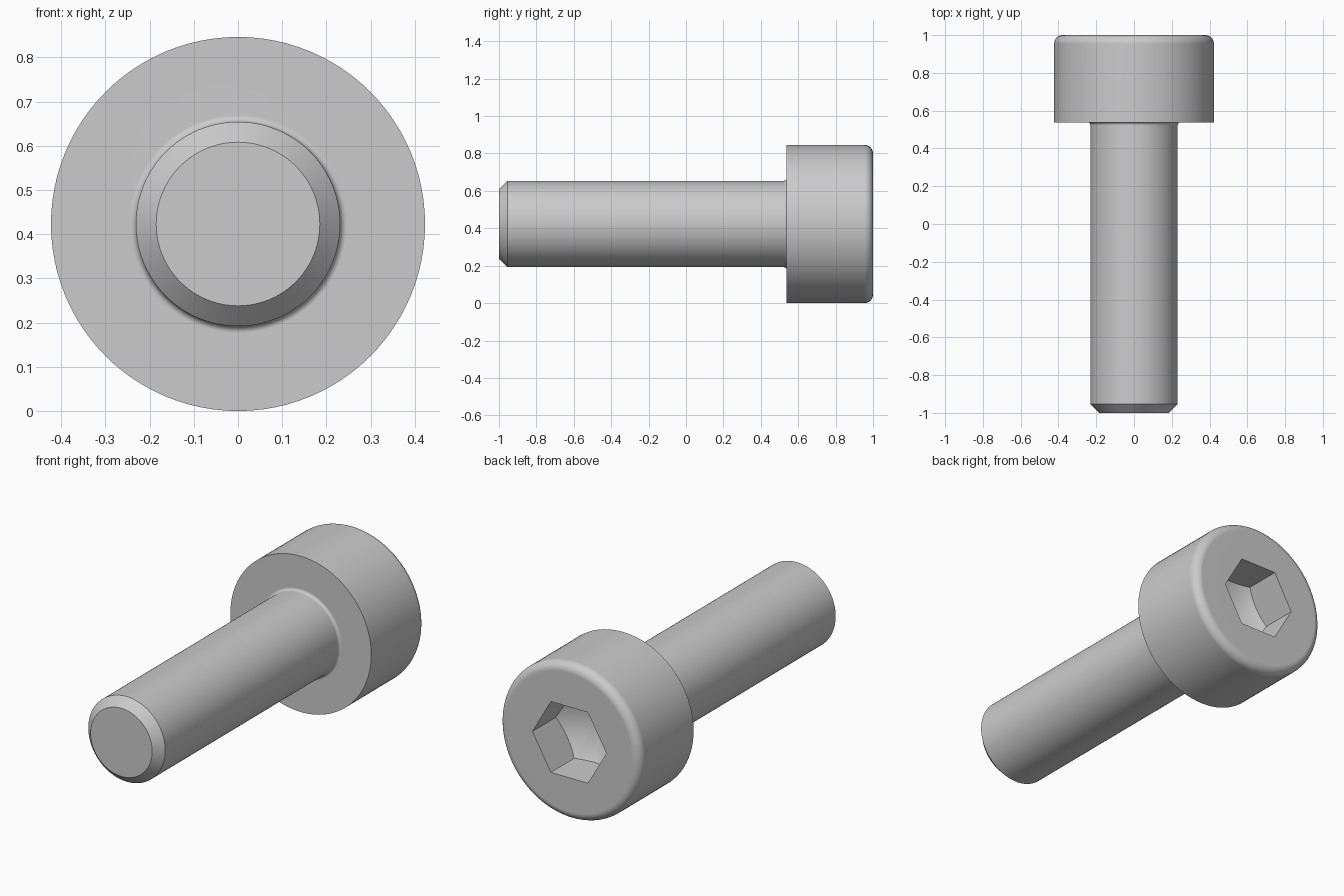
import bpy
import bmesh
from math import sin, cos, pi, radians, tan

if "Cube" in bpy.data.objects:
    bpy.data.objects.remove(bpy.data.objects["Cube"], do_unlink=True)

SEGMENTS = 96            # multiple of 6, so socket corners fall on vertices
HEAD_R, SHANK_R = 0.423, 0.231
HEAD_Y = 0.5385          # underside of the head
EDGE, NECK = 0.046, 0.0154   # rounded rim / chamfer size, fillet under the head
SOCKET_R, SOCKET_DEPTH = 0.222, 0.2


def arc(cr, cy, radius, start, end, steps):
    """Quarter-round profile points as (radius, y)."""
    angles = [radians(start + (end - start) * i / steps) for i in range(steps + 1)]
    return [(cr + radius * cos(a), cy + radius * sin(a)) for a in angles]


def hex_radius(angle):
    """Distance from the axis to a hexagon with corners on the x axis."""
    return SOCKET_R * cos(pi / 6) / cos(angle % (pi / 3) - pi / 6)


def add_ring(bm, point):
    """One loop around the bolt axis; point(angle) gives (radius, y)."""
    ring = []
    for i in range(SEGMENTS):
        a = 2 * pi * i / SEGMENTS
        r, y = point(a)
        ring.append(bm.verts.new((r * cos(a), y, HEAD_R + r * sin(a))))
    return ring


# Outer profile: chamfered tip, shank, neck fillet, head, rounded rim
profile = [(SHANK_R - EDGE, -1), (SHANK_R, -1 + EDGE)]
profile += arc(SHANK_R + NECK, HEAD_Y - NECK, NECK, 180, 90, 5)
profile += [(HEAD_R, HEAD_Y)]
profile += arc(HEAD_R - EDGE, 1 - EDGE, EDGE, 0, 90, 10)

bm = bmesh.new()
rings = [add_ring(bm, lambda a, p=p: p) for p in profile]

# Hexagonal socket whose walls run down to a drilled cone
cone_slope = tan(radians(30))
rings.append(add_ring(bm, lambda a: (hex_radius(a), 1)))
rings.append(add_ring(bm, lambda a: (
    hex_radius(a),
    1 - SOCKET_DEPTH - (SOCKET_R - hex_radius(a)) * cone_slope)))

for lower, upper in zip(rings, rings[1:]):
    for i in range(SEGMENTS):
        j = (i + 1) % SEGMENTS
        bm.faces.new((lower[i], lower[j], upper[j], upper[i]))

# Flat tip and cone bottom
bm.faces.new(rings[0])
apex = bm.verts.new((0, 1 - SOCKET_DEPTH - SOCKET_R * cone_slope, HEAD_R))
for i in range(SEGMENTS):
    bm.faces.new((rings[-1][i], rings[-1][(i + 1) % SEGMENTS], apex))
bmesh.ops.recalc_face_normals(bm, faces=bm.faces)

mesh = bpy.data.meshes.new("socket_head_bolt")
bm.to_mesh(mesh)
bm.free()
bolt = bpy.data.objects.new("socket_head_bolt", mesh)
bpy.context.collection.objects.link(bolt)

# Plain grey metal
grey = bpy.data.materials.new("light_grey")
grey.use_nodes = True
colour = (0.6, 0.6, 0.6, 1)
grey.diffuse_color = colour
grey.node_tree.nodes["Principled BSDF"].inputs["Base Color"].default_value = colour
mesh.materials.append(grey)

# Smooth rounds, crisp edges, flat faces kept flat
bpy.ops.object.select_all(action="DESELECT")
bolt.select_set(True)
bpy.context.view_layer.objects.active = bolt
bpy.ops.object.shade_smooth_by_angle(angle=radians(30))
weighted = bolt.modifiers.new("weighted_normals", "WEIGHTED_NORMAL")
weighted.keep_sharp = True
